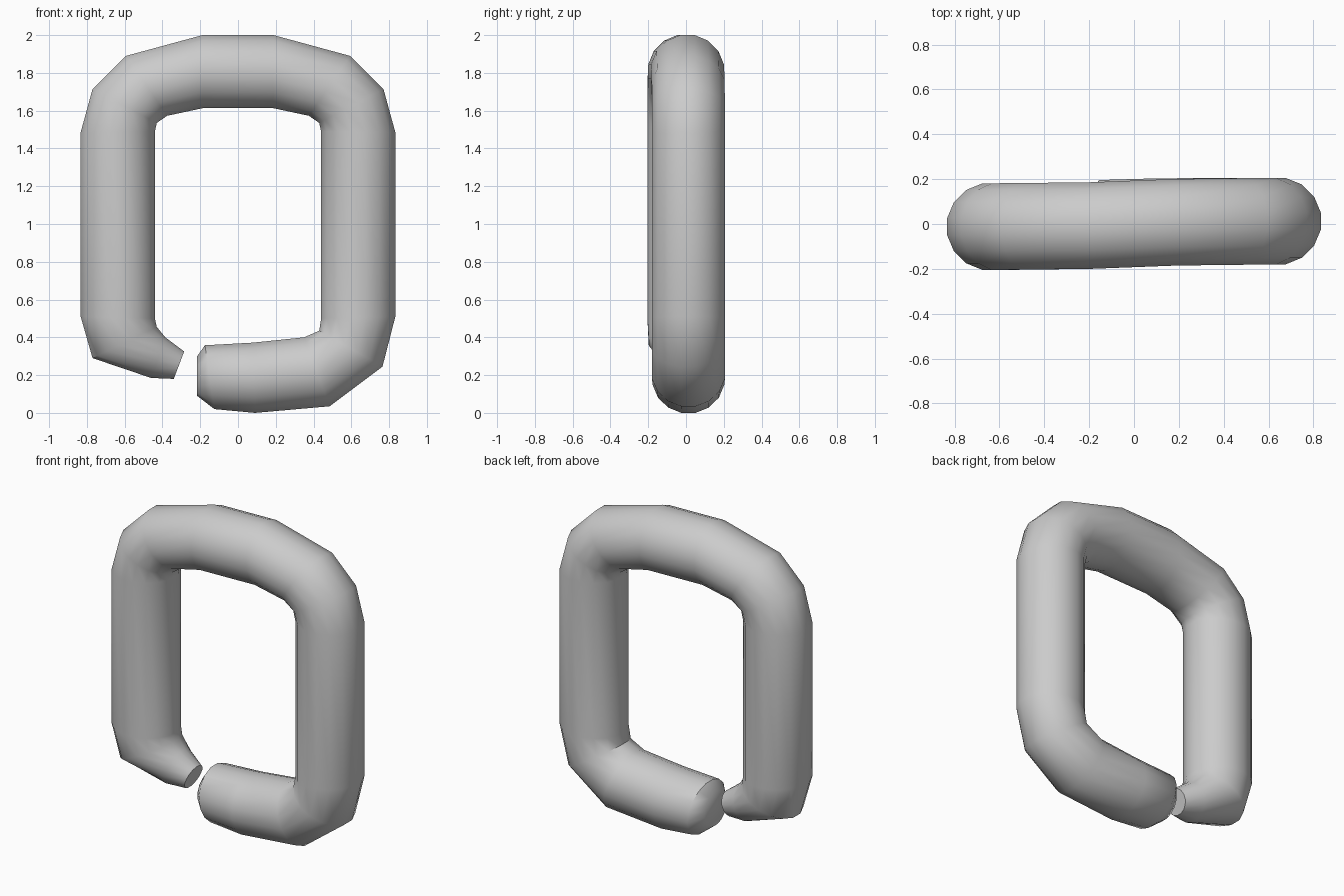
import bpy, bmesh, math

if "Cube" in bpy.data.objects:
    bpy.data.objects.remove(bpy.data.objects["Cube"])

SIDES = 16

# Each ring: outer x, z, inner x, z, half width in y, centre y
W = 0.193
tip = [
    (-0.34, 0.18, -0.285, 0.325, 0.08, 0.0),
    (-0.46, 0.185, -0.385, 0.40, 0.125, -0.005),
    (-0.77, 0.29, -0.43, 0.455, 0.185, -0.012),
]
# Right half of the arch, mirrored for the left half
arch = [
    (0.833, 0.51, 0.44, 0.50),
    (0.833, 1.485, 0.44, 1.49),
    (0.77, 1.715, 0.43, 1.535),
    (0.593, 1.89, 0.375, 1.573),
    (0.188, 2.0, 0.188, 1.613),
]
left = [(-a, b, -c, d, W, -0.02 * c - 0.003) for a, b, c, d in arch]
right = [(a, b, c, d, W, 0.02 * c + 0.004) for a, b, c, d in reversed(arch)]
# Lower right bend and blunt arm end
arm = [
    (0.765, 0.245, 0.43, 0.435, W, 0.013),
    (0.485, 0.035, 0.35, 0.40, W, 0.013),
    (0.09, 0.0, 0.08, 0.372, 0.19, 0.013),
    (-0.125, 0.02, -0.175, 0.358, 0.183, 0.013),
    (-0.216, 0.09, -0.216, 0.30, 0.11, 0.013),
]


def sweep(name, rings):
    """Skin a closed tube through elliptical rings."""
    bm = bmesh.new()
    step = 2 * math.pi / SIDES
    k = 1 / math.cos(step / 2)
    loops = []
    for ox, oz, ix, iz, w, cy in rings:
        loop = []
        for i in range(SIDES):
            a = (i + 0.5) * step
            t = 0.5 + 0.5 * k * math.cos(a)
            loop.append(bm.verts.new((ix + (ox - ix) * t,
                                      cy + w * k * math.sin(a),
                                      iz + (oz - iz) * t)))
        loops.append(loop)
    for p, q in zip(loops, loops[1:]):
        for i in range(SIDES):
            j = (i + 1) % SIDES
            bm.faces.new((p[i], p[j], q[j], q[i]))
    bm.faces.new(loops[0])
    bm.faces.new(loops[-1])
    bmesh.ops.recalc_face_normals(bm, faces=bm.faces)
    mesh = bpy.data.meshes.new(name)
    bm.to_mesh(mesh)
    bm.free()
    obj = bpy.data.objects.new(name, mesh)
    bpy.context.collection.objects.link(obj)
    return obj


# Open link made of one bent bar
link = sweep("open_chain_link", tip + left + right + arm)
bpy.context.view_layer.objects.active = link
link.select_set(True)
bpy.ops.object.shade_smooth_by_angle(angle=math.radians(50))
